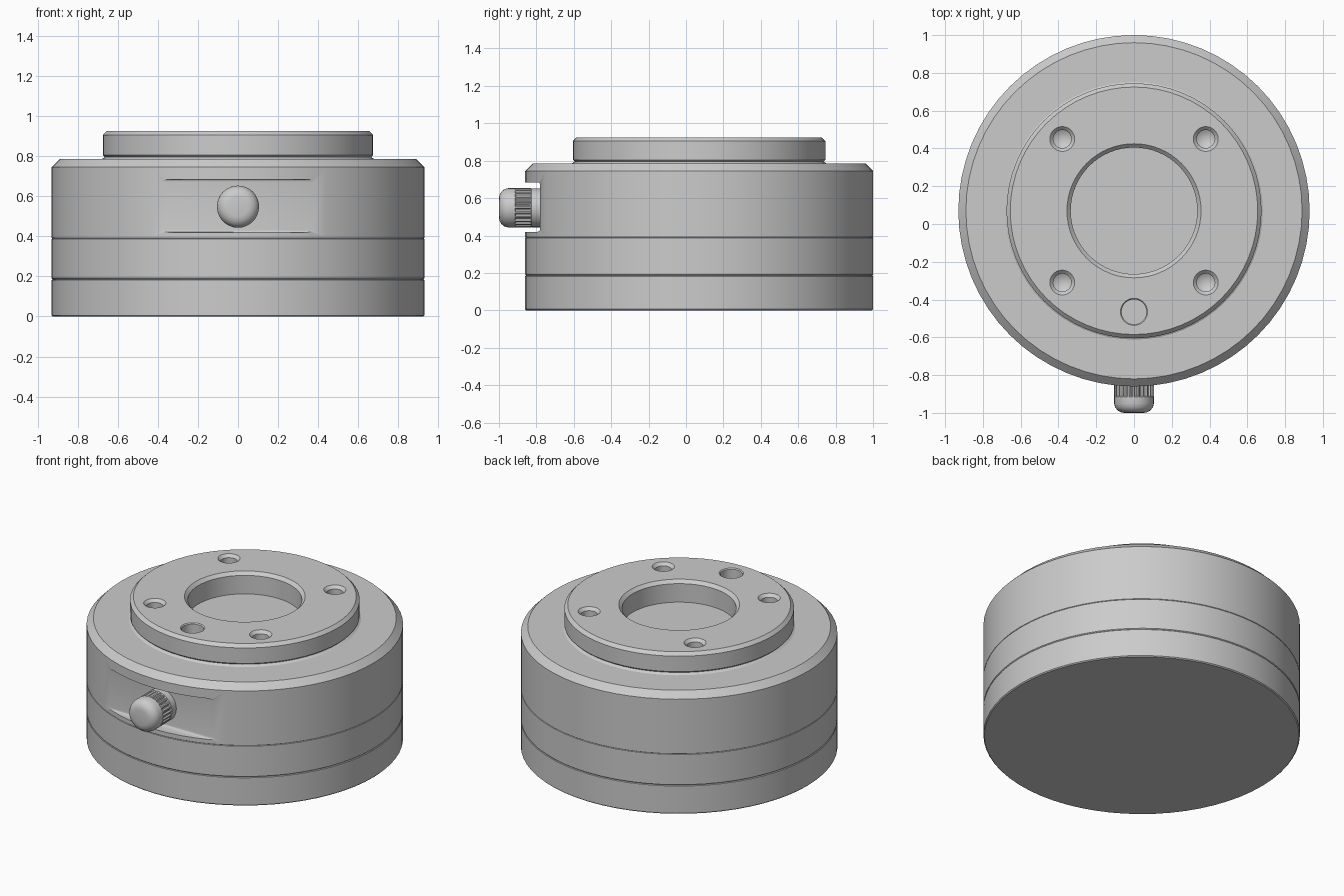
import bpy, bmesh, math
from mathutils import Matrix, Vector

if "Cube" in bpy.data.objects:
    bpy.data.objects.remove(bpy.data.objects["Cube"])

grey = bpy.data.materials.new("satin grey")
grey.use_nodes = True
grey.diffuse_color = (0.6, 0.6, 0.6, 1)
grey.node_tree.nodes["Principled BSDF"].inputs["Base Color"].default_value = (0.6, 0.6, 0.6, 1)

CENTRE_Y = 0.07
R = 0.93


def add(name, bm, matrix):
    bmesh.ops.recalc_face_normals(bm, faces=bm.faces)
    mesh = bpy.data.meshes.new(name)
    bm.to_mesh(mesh)
    bm.free()
    mesh.transform(matrix)
    mesh.materials.append(grey)
    obj = bpy.data.objects.new(name, mesh)
    bpy.context.collection.objects.link(obj)
    return obj


def activate(obj):
    bpy.ops.object.select_all(action='DESELECT')
    obj.select_set(True)
    bpy.context.view_layer.objects.active = obj


def smooth(obj):
    activate(obj)
    bpy.ops.object.shade_smooth_by_angle(angle=math.radians(30))


def lathe(name, profile, matrix, steps=64):
    """Spin (radius, height) points around z; the ends lie on the axis."""
    bm = bmesh.new()
    verts = [bm.verts.new((r, 0, z)) for r, z in profile]
    edges = [bm.edges.new(pair) for pair in zip(verts, verts[1:])]
    bmesh.ops.spin(bm, geom=verts + edges, axis=(0, 0, 1), cent=(0, 0, 0),
                   angle=math.tau, steps=steps, use_merge=True)
    bmesh.ops.remove_doubles(bm, verts=bm.verts, dist=1e-5)
    return add(name, bm, matrix)


def cut(obj, cutter):
    cutter.hide_render = True
    mod = obj.modifiers.new("cut", 'BOOLEAN')
    mod.object = cutter
    mod.solver = 'EXACT'
    activate(obj)
    bpy.ops.object.modifier_apply(modifier=mod.name)
    bpy.data.objects.remove(cutter)


axis = Matrix.Translation((0, CENTRE_Y, 0))

# Base cover and middle ring, with fine chamfers that form the seams
e = 0.006
for name, low, high in (("base_cover", 0, 0.185), ("middle_ring", 0.185, 0.39)):
    smooth(lathe(name, [(0, low), (R - e, low), (R, low + e),
                        (R, high - e / 2), (R - e / 2, high), (0, high)], axis))

# Housing with raised mounting flange and central recess
housing = lathe("housing", [
    (0, 0.39), (R - 0.002, 0.39), (R, 0.392), (R, 0.745), (0.89, 0.785),
    (0.682, 0.785), (0.665, 0.795), (0.675, 0.805), (0.675, 0.905), (0.655, 0.925),
    (0.355, 0.925), (0.335, 0.905), (0.335, 0.785), (0, 0.785)], axis)

# Countersunk bolt holes and a flat dowel hole
TOP = 0.925
for sx in (-1, 1):
    for sy in (-1, 1):
        place = Matrix.Translation((0.38 * sx, CENTRE_Y + 0.38 * sy, TOP))
        cut(housing, lathe("bolt_hole_cutter", [
            (0, -0.17), (0.048, -0.14), (0.048, -0.018), (0.066, 0), (0.066, 0.05), (0, 0.05)],
            place, 24))
cut(housing, lathe("dowel_hole_cutter", [
    (0, -0.12), (0.066, -0.12), (0.066, -0.006), (0.072, 0), (0.072, 0.05), (0, 0.05)],
    Matrix.Translation((0, CENTRE_Y - 0.535, TOP)), 24))

# Flat pocket in the front with softened inner edges
bm = bmesh.new()
bmesh.ops.create_cube(bm, size=1, matrix=Matrix.Diagonal((1, 0.3, 0.265, 1)))
back_edges = [ed for ed in bm.edges if all(v.co.y > 0 for v in ed.verts)
              and abs(ed.verts[0].co.z - ed.verts[1].co.z) < 0.01]
bmesh.ops.bevel(bm, geom=back_edges, offset=0.015, segments=3, profile=0.5, affect='EDGES')
cut(housing, add("pocket_cutter", bm, Matrix.Translation((0, -0.93, 0.552))))
smooth(housing)

# Cable gland: collar, ribbed grip and rounded cap along -y
gland = Matrix.Translation((0, -0.77, 0.548)) @ Matrix.Rotation(math.pi / 2, 4, 'X')
smooth(lathe("gland_collar", [(0, 0), (0.104, 0), (0.104, 0.055), (0.098, 0.063), (0, 0.063)],
             gland, 32))
smooth(lathe("gland_cap", [(0, 0.14), (0.1, 0.14), (0.105, 0.145), (0.105, 0.18),
                           (0.1, 0.2), (0.087, 0.217), (0.068, 0.227), (0.05, 0.23), (0, 0.23)],
             gland, 32))

bm = bmesh.new()
TEETH = 24
ring = []
for i in range(TEETH * 4):
    radius = 0.105 if i % 4 < 2 else 0.097
    a = math.tau * i / (TEETH * 4)
    ring.append(bm.verts.new((radius * math.cos(a), radius * math.sin(a), 0.06)))
face = bm.faces.new(ring)
grown = bmesh.ops.extrude_face_region(bm, geom=[face])["geom"]
bmesh.ops.translate(bm, vec=Vector((0, 0, 0.085)),
                    verts=[g for g in grown if isinstance(g, bmesh.types.BMVert)])
smooth(add("gland_grip", bm, gland))
